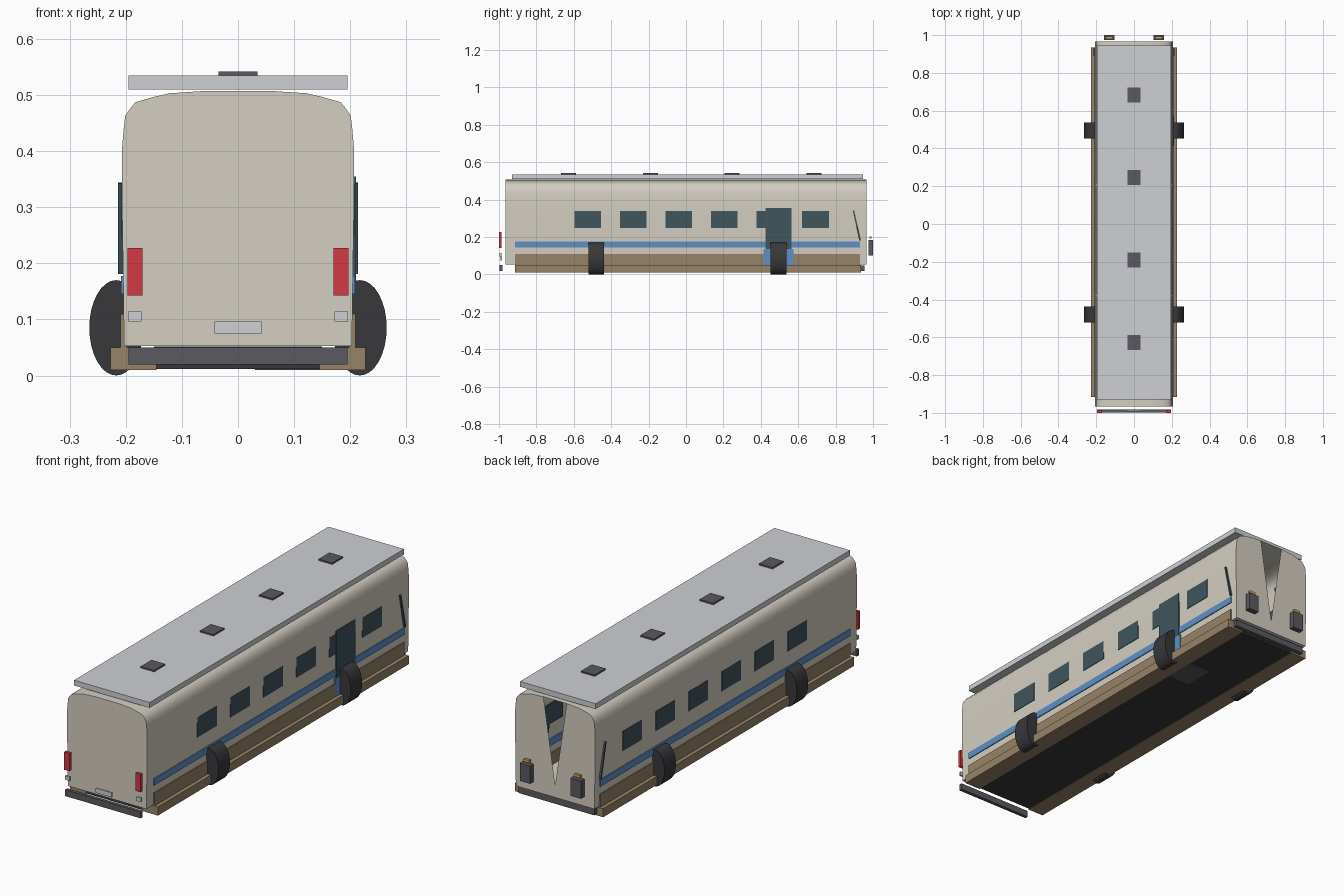
import bpy, bmesh, math
from mathutils import Matrix

if "Cube" in bpy.data.objects:
    bpy.data.objects.remove(bpy.data.objects["Cube"])


def mat(name, c):
    m = bpy.data.materials.new(name)
    m.diffuse_color = (*c, 1)
    m.use_nodes = True
    m.node_tree.nodes["Principled BSDF"].inputs["Base Color"].default_value = m.diffuse_color
    return m


CREAM = mat("cream", (0.66, 0.62, 0.54))
BROWN = mat("brown", (0.31, 0.23, 0.14))
BLUE = mat("blue", (0.11, 0.28, 0.56))
GLASS = mat("glass", (0.05, 0.09, 0.11))
BLACK = mat("black", (0.04, 0.04, 0.045))
DARK = mat("dark_grey", (0.10, 0.10, 0.12))
ROOF = mat("roof_grey", (0.62, 0.63, 0.66))
RED = mat("red", (0.65, 0.04, 0.06))
AMBER = mat("amber", (0.7, 0.4, 0.08))


def finish(name, bm, material, smooth=False):
    bmesh.ops.recalc_face_normals(bm, faces=bm.faces)
    me = bpy.data.meshes.new(name)
    bm.to_mesh(me)
    bm.free()
    me.materials.append(material)
    ob = bpy.data.objects.new(name, me)
    bpy.context.collection.objects.link(ob)
    if smooth:
        bpy.ops.object.select_all(action='DESELECT')
        ob.select_set(True)
        bpy.context.view_layer.objects.active = ob
        bpy.ops.object.shade_smooth_by_angle(angle=math.radians(35))
    return ob


def box(name, xr, yr, zr, material, tilt=0):
    """Box from its x, y and z ranges, optionally tilted about x."""
    bm = bmesh.new()
    bmesh.ops.create_cube(bm, size=1)
    rs = (xr, yr, zr)
    size = Matrix.Diagonal([r[1] - r[0] for r in rs] + [1])
    mid = Matrix.Translation([(r[0] + r[1]) / 2 for r in rs])
    bm.transform(mid @ Matrix.Rotation(tilt, 4, 'X') @ size)
    return finish(name, bm, material)


def pair(name, xr, yr, zr, material, tilt=0):
    """The same box on the right and left side."""
    box(name + "_right", xr, yr, zr, material, tilt)
    box(name + "_left", (-xr[1], -xr[0]), yr, zr, material, tilt)


# Hollow body shell, with a V-shaped opening in the end wall at +y
half = [(0.203, 0.053), (0.205, 0.2), (0.207, 0.32), (0.207, 0.40), (0.204, 0.437),
        (0.201, 0.463), (0.192, 0.476), (0.183, 0.487), (0.152, 0.496),
        (0.122, 0.503), (0.06, 0.507)]
profile = half + [(-x, z) for x, z in reversed(half)]
bm = bmesh.new()
a = [bm.verts.new((x, -0.965, z)) for x, z in profile]
b = [bm.verts.new((x, 0.965, z)) for x, z in profile]
n = len(profile)
for i in range(n):
    j = (i + 1) % n
    bm.faces.new((a[i], a[j], b[j], b[i]))
bm.faces.new(a)
tip = bm.verts.new((0, 0.965, 0.11))
bm.faces.new(b[:n // 2] + [tip] + b[n // 2:])
finish("body_shell", bm, CREAM, True)

# Panel seams that follow the body section
for k, y in enumerate((-0.38, 0.205)):
    bm = bmesh.new()
    rings = [[bm.verts.new((x * 1.004, y + d, 0.25 + (z - 0.25) * 1.003))
              for x, z in profile] for d in (-0.003, 0.003)]
    for i in range(n - 1):
        bm.faces.new((rings[0][i], rings[0][i + 1], rings[1][i + 1], rings[1][i]))
    finish(f"panel_seam_{k + 1}", bm, CREAM)

# Roof plate and hatches
box("roof_panel", (-0.195, 0.195), (-0.93, 0.945), (0.51, 0.535), ROOF)
for k in range(4):
    y = -0.628 + k * 0.4373
    box(f"roof_hatch_{k + 1}", (-0.035, 0.035), (y - 0.04, y + 0.04), (0.533, 0.542), DARK)

# Skirts, side panels, stripes and floor
pair("skirt", (0.145, 0.227), (-0.915, 0.935), (0.01, 0.05), BROWN)
pair("lower_panel", (0.198, 0.209), (-0.915, 0.93), (0.05, 0.11), BROWN)
pair("side_stripe", (0.198, 0.2085), (-0.915, 0.93), (0.145, 0.177), BLUE)
box("floor", (-0.15, 0.15), (-0.91, 0.93), (0.012, 0.052), BLACK)
box("door_step", (0.03, 0.145), (0.42, 0.57), (0.0095, 0.03), DARK)

# Side windows
for k in range(6):
    y = -0.525 + k * 0.2435
    pair(f"window_{k + 1}", (0.2, 0.2085), (y - 0.071, y + 0.071), (0.248, 0.34), GLASS)

# Door on the right side
box("door_glass", (0.197, 0.21), (0.425, 0.565), (0.13, 0.355), GLASS)
box("door_base", (0.197, 0.2105), (0.415, 0.575), (0.05, 0.135), BLUE)

# Sloping windscreen panes that just pierce the sides
pair("windscreen", (0.08, 0.214), (0.909, 0.917), (0.18, 0.345), GLASS, math.radians(12.5))

# Wheels: flattened cylinders along y
for side, sx in (("right", 1), ("left", -1)):
    for end, y in (("front", -0.48), ("rear", 0.495)):
        bm = bmesh.new()
        bmesh.ops.create_cone(bm, cap_ends=True, segments=32, radius1=1, radius2=1, depth=1)
        bm.transform(Matrix.Translation((sx * 0.217, y, 0.085))
                     @ Matrix.Diagonal((0.048, 0.084, 0.085, 1))
                     @ Matrix.Rotation(math.pi / 2, 4, 'X'))
        finish(f"wheel_{end}_{side}", bm, BLACK, True)

# Fittings at the -y end
box("front_bumper", (-0.195, 0.195), (-0.997, -0.981), (0.02, 0.05), DARK)
box("number_plate", (-0.042, 0.042), (-0.992, -0.985), (0.075, 0.096), ROOF)
pair("red_light", (0.17, 0.197), (-1.0, -0.986), (0.143, 0.227), RED)
pair("small_light", (0.172, 0.196), (-0.996, -0.986), (0.096, 0.114), ROOF)

# Fittings at the +y end
box("rear_bumper", (-0.195, 0.195), (0.935, 0.955), (0.018, 0.048), DARK)
pair("lamp_box", (0.104, 0.158), (0.975, 1.0), (0.102, 0.185), DARK)
pair("amber_light", (0.115, 0.147), (0.98, 0.992), (0.192, 0.204), AMBER)
